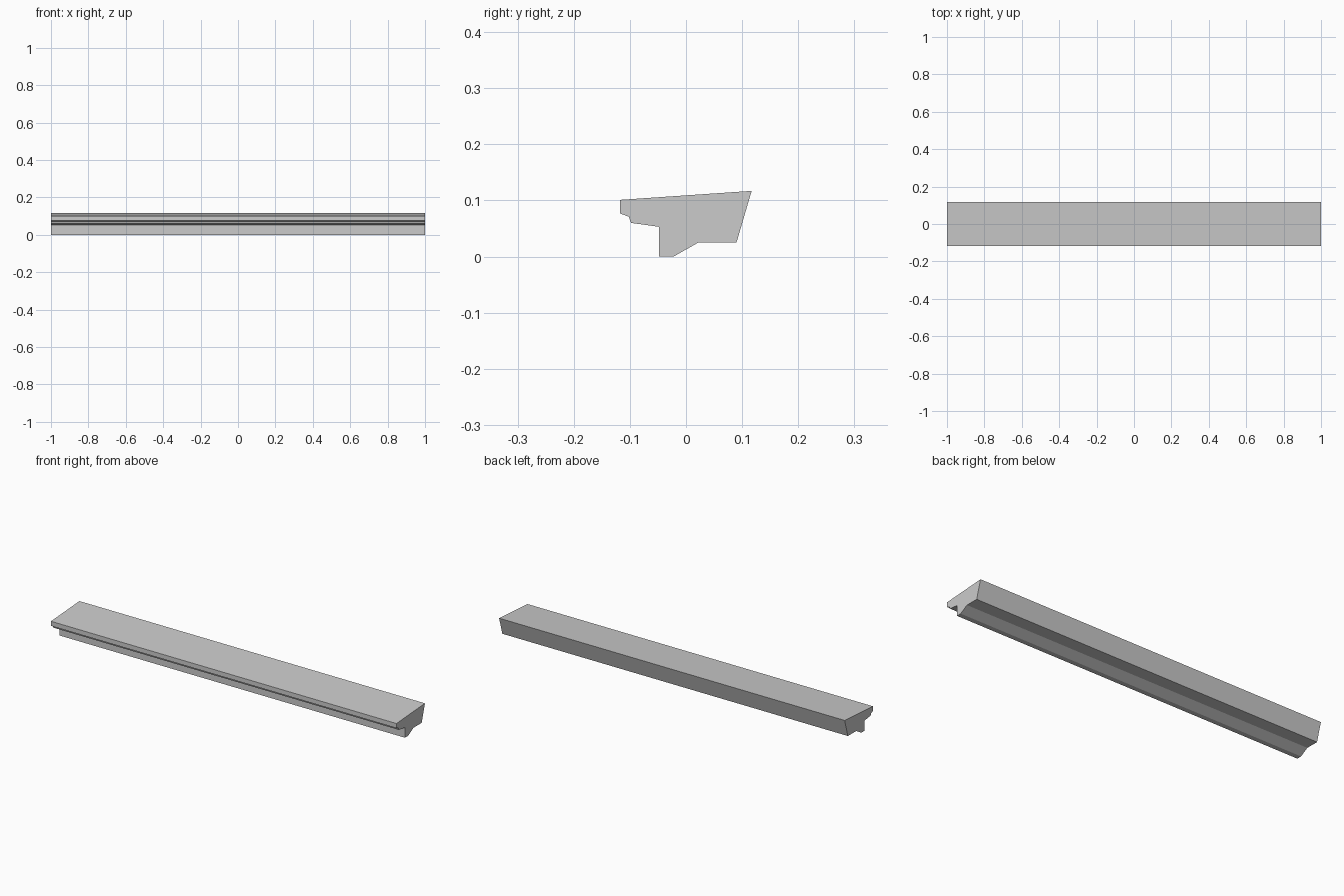
import bpy
import bmesh

# Remove the default cube
cube = bpy.data.objects.get("Cube")
if cube:
    bpy.data.objects.remove(cube, do_unlink=True)

# Plain grey material
grey = bpy.data.materials.new("plain_grey")
grey.use_nodes = True
colour = (0.6, 0.6, 0.6, 1.0)
grey.diffuse_color = colour
grey.node_tree.nodes["Principled BSDF"].inputs["Base Color"].default_value = colour


def extrude_profile(name, profile, length, material):
    """Sweep a closed (y, z) profile along x, centred on x = 0."""
    bm = bmesh.new()
    end = bm.faces.new([bm.verts.new((-length / 2, y, z)) for y, z in profile])
    swept = bmesh.ops.extrude_face_region(bm, geom=[end], use_keep_orig=True)
    moved = [v for v in swept["geom"] if isinstance(v, bmesh.types.BMVert)]
    bmesh.ops.translate(bm, verts=moved, vec=(length, 0, 0))
    bmesh.ops.recalc_face_normals(bm, faces=bm.faces)
    mesh = bpy.data.meshes.new(name)
    bm.to_mesh(mesh)
    bm.free()
    mesh.materials.append(material)
    obj = bpy.data.objects.new(name, mesh)
    bpy.context.collection.objects.link(obj)
    return obj


# Moulding section: sloped top, stepped front lip, foot and slanted back
section = [
    (-0.118, 0.101), (-0.118, 0.077), (-0.102, 0.071), (-0.098, 0.060),
    (-0.048, 0.053), (-0.048, 0.0), (-0.022, 0.0), (0.022, 0.025),
    (0.090, 0.025), (0.117, 0.117),
]
extrude_profile("moulding_strip", section, 2.0, grey)
